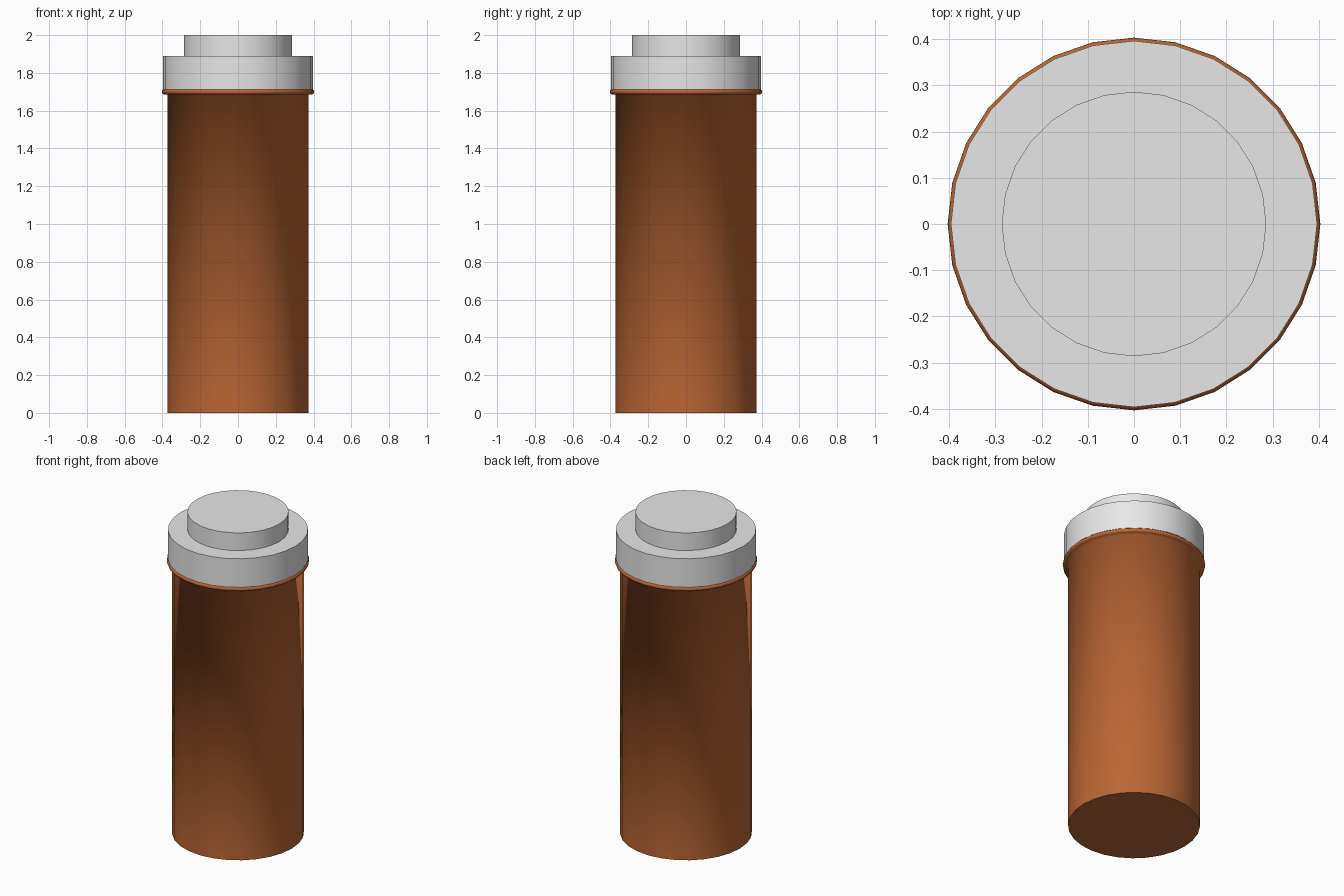
import bpy, bmesh, math

if "Cube" in bpy.data.objects:
    bpy.data.objects.remove(bpy.data.objects["Cube"])

SIDES = 28


def material(name, rgb):
    m = bpy.data.materials.new(name)
    m.diffuse_color = (*rgb, 1.0)
    m.use_nodes = True
    m.node_tree.nodes["Principled BSDF"].inputs["Base Color"].default_value = m.diffuse_color
    return m


def lathe(name, profile, mat, sharp_deg):
    """Revolve (radius, z) points round z and close both ends with flat discs."""
    bm = bmesh.new()
    rings = []
    for r, z in profile:
        rings.append([bm.verts.new((r * math.cos(2 * math.pi * i / SIDES),
                                    r * math.sin(2 * math.pi * i / SIDES), z))
                      for i in range(SIDES)])
    for a, b in zip(rings, rings[1:]):
        for i in range(SIDES):
            j = (i + 1) % SIDES
            bm.faces.new((a[i], a[j], b[j], b[i]))
    bm.faces.new(rings[0][::-1])
    bm.faces.new(rings[-1])
    bm.normal_update()
    for f in bm.faces:
        f.smooth = True
    for e in bm.edges:
        e.smooth = e.calc_face_angle(0) < math.radians(sharp_deg)
    mesh = bpy.data.meshes.new(name)
    bm.to_mesh(mesh)
    bm.free()
    mesh.materials.append(mat)
    ob = bpy.data.objects.new(name, mesh)
    bpy.context.collection.objects.link(ob)
    return ob


amber = material("amber_plastic", (0.50, 0.135, 0.035))
white = material("white_plastic", (0.80, 0.80, 0.80))

# Bottle: straight wall flowing into a thin rounded lip under the cap
lathe("bottle", [(0.373, 0.0), (0.373, 1.685), (0.393, 1.686), (0.401, 1.692),
                 (0.403, 1.699), (0.401, 1.707), (0.393, 1.713), (0.37, 1.714)],
      amber, 89.5)

# Cap: wide skirt with a smaller raised disc on top
lathe("cap", [(0.396, 1.712), (0.396, 1.89), (0.286, 1.89), (0.286, 2.0)],
      white, 40)
